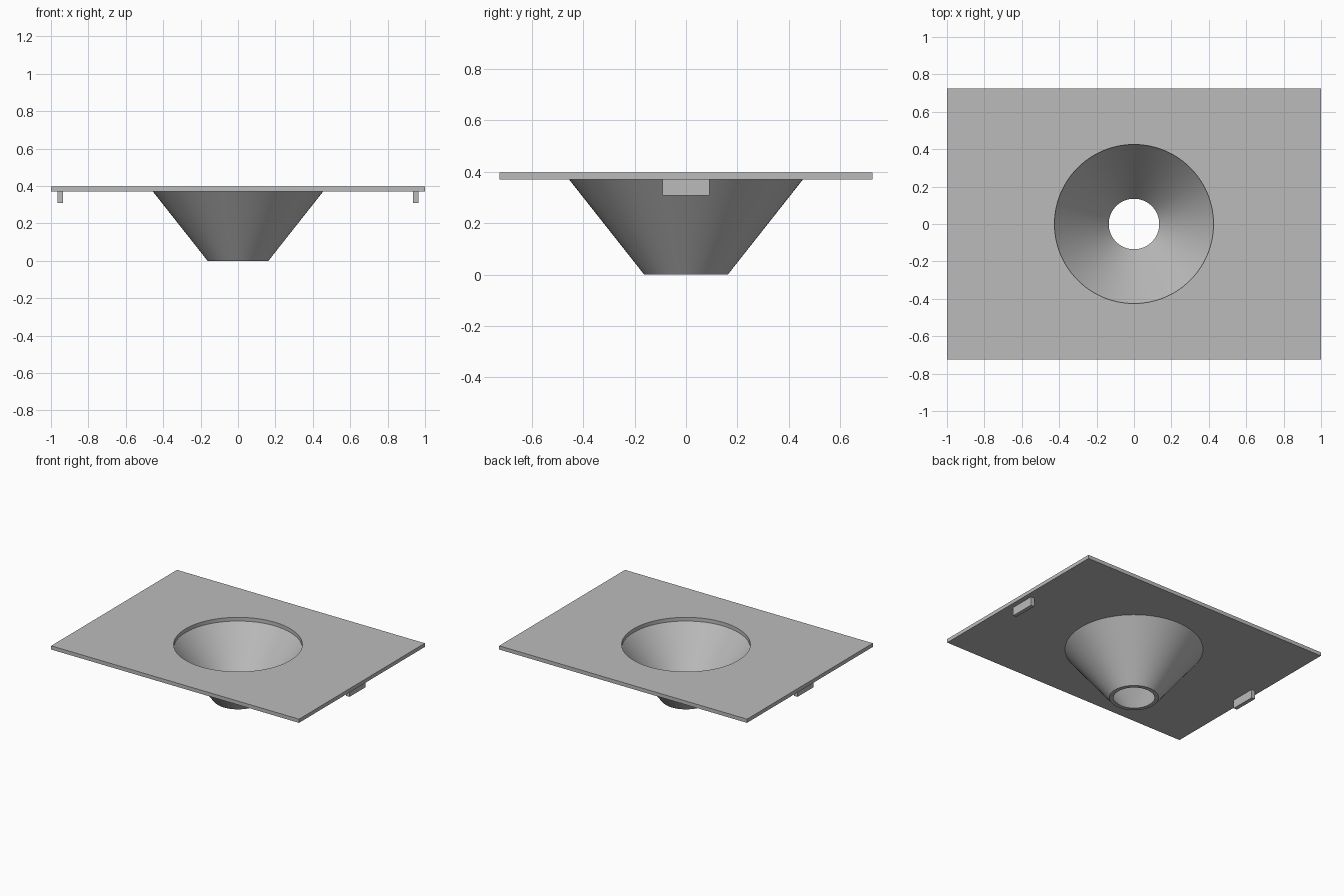
import bpy
import bmesh
import math

cube = bpy.data.objects.get("Cube")
if cube:
    bpy.data.objects.remove(cube, do_unlink=True)

SEGMENTS = 96
PLATE_BOTTOM, PLATE_TOP = 0.37, 0.397
HOLE_RADIUS = 0.425

grey = bpy.data.materials.new("plain_grey")
grey.use_nodes = True
colour = (0.5, 0.5, 0.5, 1)
grey.diffuse_color = colour
grey.node_tree.nodes["Principled BSDF"].inputs["Base Color"].default_value = colour


def box(name, low, high):
    """Axis-aligned box between two corners."""
    centre = [(a + b) / 2 for a, b in zip(low, high)]
    bpy.ops.mesh.primitive_cube_add(size=1, location=centre)
    obj = bpy.context.object
    obj.name = name
    obj.scale = [b - a for a, b in zip(low, high)]
    bpy.ops.object.transform_apply(location=True, rotation=False, scale=True)
    obj.data.materials.append(grey)
    return obj


def smooth(obj):
    bpy.ops.object.select_all(action="DESELECT")
    obj.select_set(True)
    bpy.context.view_layer.objects.active = obj
    bpy.ops.object.shade_smooth_by_angle(angle=math.radians(30))


# Flat top plate with a round opening
plate = box("top_plate", (-1, -0.725, PLATE_BOTTOM), (1, 0.725, PLATE_TOP))
bpy.ops.mesh.primitive_cylinder_add(vertices=SEGMENTS, radius=HOLE_RADIUS, depth=0.2,
                                    location=(0, 0, PLATE_TOP))
cutter = bpy.context.object
cutter.name = "hole_cutter"
cutter.hide_render = True
cut = plate.modifiers.new("opening", "BOOLEAN")
cut.operation = "DIFFERENCE"
cut.solver = "EXACT"
cut.object = cutter
bpy.context.view_layer.objects.active = plate
bpy.ops.object.modifier_apply(modifier=cut.name)
bpy.data.objects.remove(cutter, do_unlink=True)
smooth(plate)

# Thin-walled funnel, turned from its wall profile
profile = [(HOLE_RADIUS, PLATE_BOTTOM), (0.135, 0), (0.163, 0), (0.455, PLATE_BOTTOM)]
bm = bmesh.new()
verts = [bm.verts.new((r, 0, z)) for r, z in profile]
edges = [bm.edges.new(pair) for pair in zip(verts, verts[1:])]
bmesh.ops.spin(bm, geom=verts + edges, cent=(0, 0, 0), axis=(0, 0, 1),
               angle=math.tau, steps=SEGMENTS)
bmesh.ops.remove_doubles(bm, verts=bm.verts, dist=0.0001)
bmesh.ops.recalc_face_normals(bm, faces=bm.faces)
# The rim at the bottom must face down
bm.normal_update()
rim = min(bm.faces, key=lambda f: f.calc_center_median().z)
if rim.normal.z > 0:
    bmesh.ops.reverse_faces(bm, faces=bm.faces)
mesh = bpy.data.meshes.new("funnel")
bm.to_mesh(mesh)
bm.free()
mesh.materials.append(grey)
funnel = bpy.data.objects.new("funnel", mesh)
bpy.context.collection.objects.link(funnel)
smooth(funnel)

# Small locating tabs under both ends
for side, x in (("left", 0.95), ("right", -0.95)):
    box(side + "_tab", (x - 0.014, -0.092, 0.308), (x + 0.014, 0.092, PLATE_BOTTOM))
